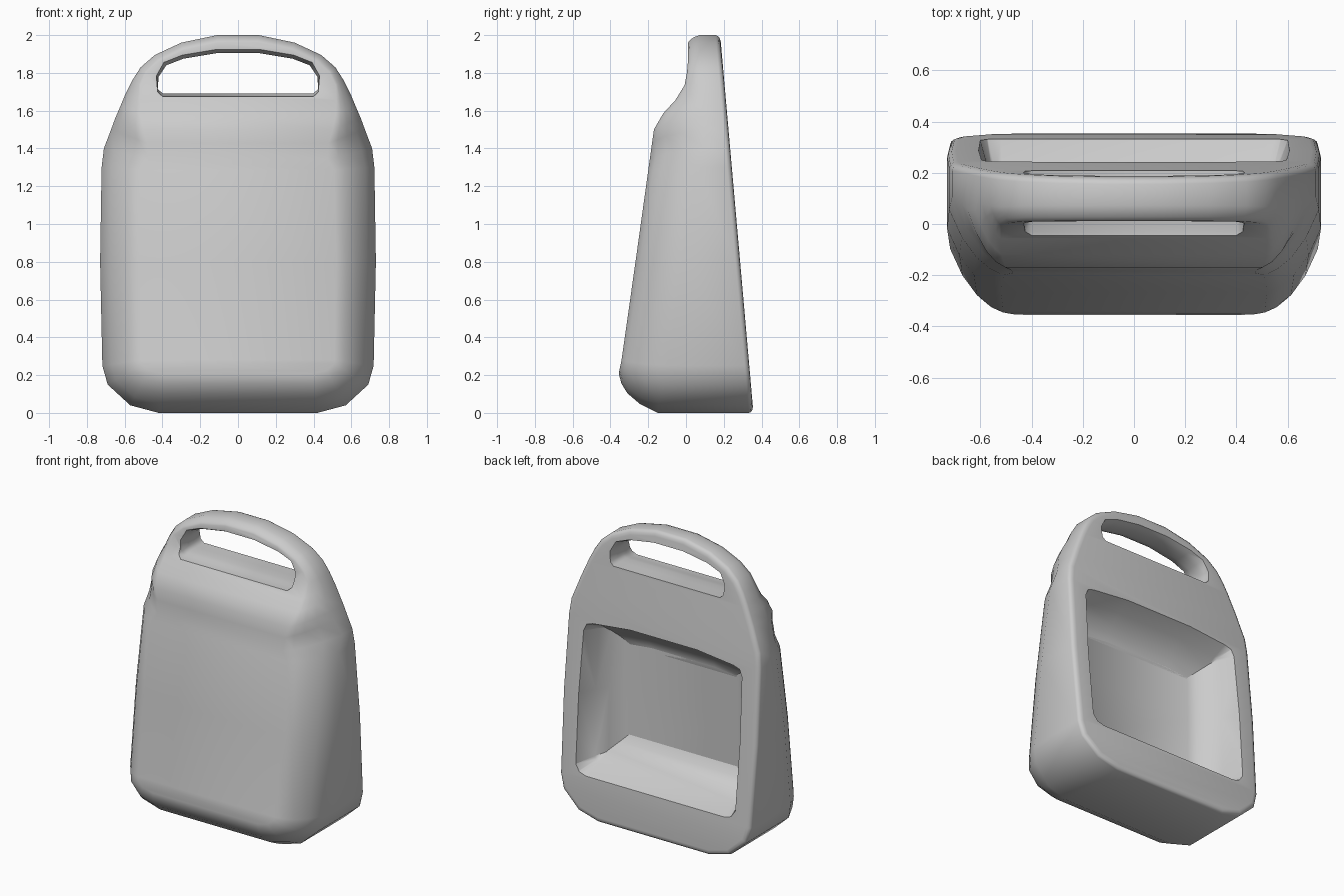
import bpy, bmesh, math
from mathutils import Vector

if "Cube" in bpy.data.objects:
    bpy.data.objects.remove(bpy.data.objects["Cube"])


def interp(table, z):
    """Piecewise linear lookup, extended past both ends."""
    for (a, va), (b, vb) in zip(table, table[1:]):
        if z <= b or (b, vb) == table[-1]:
            return va + (vb - va) * (z - a) / (b - a)


def clamp01(t):
    return max(0.0, min(1.0, t))


def front_y(z):
    return interp([(0.19, -0.36), (0.3, -0.337), (1.52, -0.167), (1.58, -0.125), (1.635, -0.08),
                   (1.67, -0.04), (1.75, 0.0), (1.85, 0.01), (2.0, 0.012)], z)


def back_y(z):
    return 0.357 - 0.088 * z


def inset(half, amount):
    """Move a right-half outline (bottom to top) inwards; amount(z) gives the distance."""
    full = [Vector(p) for p in half]
    full = [Vector((-full[0].x, full[0].y))] + full + [Vector((-full[-1].x, full[-1].y))]
    out = []
    for a, p, b in zip(full, full[1:], full[2:]):
        d = (p - a).normalized() + (b - p).normalized()
        n = Vector((-d.y, d.x)).normalized()
        out.append(p + n * amount(p.y))
    return out


def loft(name, rings):
    """Skin right-half rings of (x, y, z), mirrored to the left, with rows closing both ends."""
    bm = bmesh.new()
    grid, n = [], len(rings[0])
    for ring in rings:
        pts = list(ring) + [(-x, y, z) for x, y, z in reversed(ring)]
        grid.append([bm.verts.new(p) for p in pts])
    m = 2 * n
    for r, s in zip(grid, grid[1:]):
        for i in range(m):
            bm.faces.new((r[i], r[(i + 1) % m], s[(i + 1) % m], s[i]))
    for ring in (grid[0], grid[-1]):
        for i in range(n - 1):
            bm.faces.new((ring[i], ring[i + 1], ring[m - 2 - i], ring[m - 1 - i]))
    bmesh.ops.recalc_face_normals(bm, faces=bm.faces)
    me = bpy.data.meshes.new(name)
    bm.to_mesh(me)
    bm.free()
    ob = bpy.data.objects.new(name, me)
    bpy.context.collection.objects.link(ob)
    return ob


# Body with handle arch: silhouette rounded off towards front and back
outline = [(0.42, 0), (0.57, 0.04), (0.69, 0.15), (0.718, 0.25), (0.73, 0.8), (0.722, 1.3),
           (0.71, 1.4), (0.672, 1.5), (0.65, 1.56), (0.62, 1.63), (0.595, 1.69), (0.56, 1.76),
           (0.515, 1.83), (0.44, 1.895), (0.30, 1.96), (0.11, 2.0)]


def edge(z, low, high):
    """Front rounding size: large on the body, fuller at the shoulder, small on the handle."""
    size = low + (high - low) * clamp01((z - 1.42) / 0.36)
    return size * (1 + 0.25 * clamp01(1 - abs(z - 1.46) / 0.17))


rings = []
for k in range(4):                                   # small back edge
    a = math.pi / 2 * k / 3
    pts = inset(outline, lambda z: 0.035 * (1 - math.sin(a)))
    rings.append([(p.x, back_y(p.y) - 0.025 * (1 - math.cos(a)), p.y) for p in pts])
for f, g in ((0, 1), (0.23, 0.58), (0.5, 0.27), (0.75, 0.1), (1, 0)):     # wide front edge
    pts = inset(outline, lambda z: edge(z, 0.21, 0.04) * f)
    rings.append([(p.x, front_y(p.y) + edge(o[1], 0.25, 0.06) * g, p.y)
                  for p, o in zip(pts, outline)])
body = loft("container_body", rings)

# Grip opening cutter, flared to round the handle and the sill's front
grip = [(0.40, 1.692), (0.425, 1.715), (0.42, 1.78), (0.38, 1.84), (0.29, 1.875), (0.11, 1.905)]
rings = []
for y, f, sill in ((-0.3, 0.025, 0.02), (-0.03, 0.025, 0.016), (0.01, 0.02, 0.01), (0.035, 0.007, 0.005),
                   (0.07, 0, 0), (0.13, 0, 0), (0.165, 0.007, 0), (0.195, 0.02, 0), (0.5, 0.02, 0)):
    pts = inset(grip, lambda z: -f * clamp01((z - 1.72) / 0.1))
    rings.append([(p.x, y, p.y - (sill if p.y < 1.73 else 0)) for p in pts])
grip_cutter = loft("grip_cutter", rings)

# Dish-shaped recess cutter in the back
recess = [(0.52, 0.28), (0.57, 0.295), (0.6, 0.34), (0.607, 0.8), (0.595, 1.22),
          (0.575, 1.265), (0.53, 1.28), (0.25, 1.31)]
floor_y = 0.03
rings = [[(x, 0.6, z) for x, z in recess], [(x, back_y(z), z) for x, z in recess]]
for f, g in ((0.25, 0.55), (0.5, 0.27), (0.75, 0.1), (1, 0)):
    pts = inset(recess, lambda z: 0.2 * f)
    rings.append([(p.x, floor_y + (back_y(p.y) - floor_y) * g, p.y) for p in pts])
recess_cutter = loft("recess_cutter", rings)

bpy.context.view_layer.objects.active = body
body.select_set(True)
for cutter in (grip_cutter, recess_cutter):
    cutter.hide_render = True
    mod = body.modifiers.new("cut", 'BOOLEAN')
    mod.operation = 'DIFFERENCE'
    mod.solver = 'EXACT'
    mod.object = cutter
    bpy.ops.object.modifier_apply(modifier=mod.name)
    bpy.data.objects.remove(cutter)
bpy.ops.object.shade_smooth_by_angle(angle=math.radians(55))
